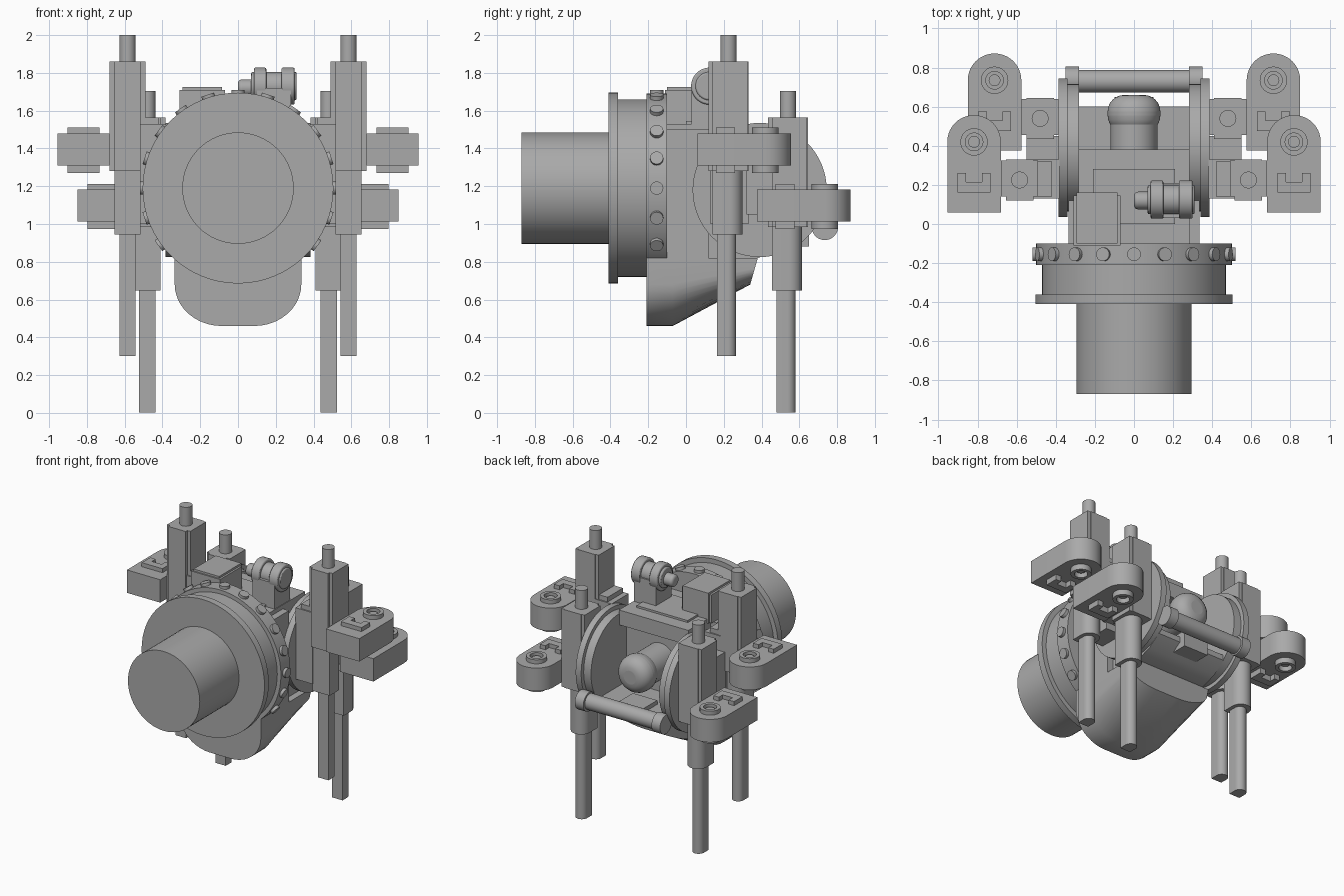
import bpy, bmesh
from math import cos, sin, pi, radians
from mathutils import Vector, Matrix

cube = bpy.data.objects.get("Cube")
if cube:
    bpy.data.objects.remove(cube)

grey = bpy.data.materials.new("machine grey")
grey.use_nodes = True
colour = (0.4, 0.4, 0.4, 1)
grey.diffuse_color = colour
grey.node_tree.nodes["Principled BSDF"].inputs["Base Color"].default_value = colour


def finish(name, bm):
    bmesh.ops.recalc_face_normals(bm, faces=bm.faces)
    mesh = bpy.data.meshes.new(name)
    bm.to_mesh(mesh)
    bm.free()
    mesh.materials.append(grey)
    ob = bpy.data.objects.new(name, mesh)
    bpy.context.collection.objects.link(ob)
    bpy.ops.object.select_all(action='DESELECT')
    ob.select_set(True)
    bpy.context.view_layer.objects.active = ob
    bpy.ops.object.shade_smooth_by_angle(angle=radians(30))
    return ob


def loft(name, rings):
    """Skin a list of closed rings and cap both ends."""
    bm = bmesh.new()
    loops = [[bm.verts.new(p) for p in ring] for ring in rings]
    n = len(loops[0])
    for a, b in zip(loops, loops[1:]):
        for i in range(n):
            j = (i + 1) % n
            bm.faces.new((a[i], a[j], b[j], b[i]))
    bm.faces.new(loops[0])
    bm.faces.new(loops[-1])
    return finish(name, bm)


def prism(name, pts, axis, a, b):
    place = {'x': lambda p, d: (d, p[0], p[1]),
             'y': lambda p, d: (p[0], d, p[1]),
             'z': lambda p, d: (p[0], p[1], d)}[axis]
    return loft(name, [[place(p, d) for p in pts] for d in (a, b)])


def box(name, x, y, z):
    x, y = sorted(x), sorted(y)
    pts = [(x[0], y[0]), (x[1], y[0]), (x[1], y[1]), (x[0], y[1])]
    return prism(name, pts, 'z', *z)


def circle(u, v, r, n=48):
    return [(u + r * cos(2 * pi * i / n), v + r * sin(2 * pi * i / n)) for i in range(n)]


def disc(name, axis, u, v, r, a, b, n=48):
    return prism(name, circle(u, v, r, n), axis, a, b)


def d_shape(x, half, y0, y1, n=20):
    """Flat at the front, half round at the back."""
    arc = [(x + half * cos(pi * i / n), y1 - half + half * sin(pi * i / n)) for i in range(n + 1)]
    return [(x - half, y0), (x + half, y0)] + arc


def bevel(ob, width, segments=6):
    m = ob.modifiers.new("round", 'BEVEL')
    m.width, m.segments, m.limit_method, m.angle_limit = width, segments, 'ANGLE', radians(50)


# Barrel and flanges
AXIS = 1.19
for name, r, a, b in (("barrel", 0.295, -0.87, -0.40), ("front_flange", 0.505, -0.41, -0.36),
                      ("flange_neck", 0.47, -0.36, -0.21), ("rear_flange", 0.5, -0.21, -0.10)):
    disc(name, 'y', 0, AXIS, r, a, b, 64)

# Bolts around the rear flange
for i in range(-2, 13):
    t = radians(18 * i)
    out = Vector((cos(t), 0, sin(t)))
    bm = bmesh.new()
    bmesh.ops.create_cone(bm, cap_ends=True, segments=20, radius1=0.035, radius2=0.035, depth=0.06)
    turn = Vector((0, 0, 1)).rotation_difference(out).to_matrix().to_4x4()
    bm.transform(Matrix.Translation(Vector((0, -0.155, AXIS)) + out * 0.49) @ turn)
    finish("flange_bolt", bm)

# Rounded chin that rises towards the back
corner = [(0.085 + 0.25 * cos(pi / 2 * i / 10), 0.68 - 0.22 * sin(pi / 2 * i / 10)) for i in range(11)]
half = [(0.335, 0.82)] + corner
section = half + [(-x, z) for x, z in reversed(half)]
rings = [[(x, y, z) for x, z in section] for y in (-0.21, -0.07)]
rings.append([(x, 0.38 - (0.82 - z) / 9, 0.82 - (0.82 - z) * 0.39) for x, z in section])
loft("chin", rings)

# Body with an open pocket at the back
box("body_front", (-0.335, 0.335), (-0.11, 0.12), (0.81, 1.5))
pocket = [(-0.11, 0.82), (0.38, 0.82), (0.5, 0.86), (0.6, 0.93), (0.6, 0.97), (0.3, 0.97),
          (0.3, 1.42), (0.38, 1.42), (0.38, 1.53), (-0.11, 1.53)]
prism("body_pocket", pocket, 'x', -0.285, 0.285)
box("top_plate", (-0.21, 0.21), (0.0, 0.28), (1.52, 1.545))
box("pocket_block", (-0.1, 0.1), (0.48, 0.65), (0.88, 1.0))

# Ball end on its neck
disc("ball_neck", 'y', 0, 1.21, 0.12, 0.28, 0.52)
bevel(disc("ball_end", 'y', 0, 1.21, 0.135, 0.47, 0.66), 0.085)

# Top box and small motor
box("top_box", (-0.31, -0.07), (-0.11, 0.145), (1.5, 1.71))
box("top_box_lid", (-0.295, -0.085), (-0.1, 0.16), (1.5, 1.725))
box("motor_base", (0.1, 0.28), (0.03, 0.21), (1.5, 1.72))
for name, r, a, b in (("motor_core", 0.075, 0.07, 0.31), ("motor_ring", 0.098, 0.085, 0.15),
                      ("motor_ring", 0.098, 0.23, 0.3)):
    bevel(disc(name, 'x', 0.125, 1.73, r, a, b), 0.008, 2)
bevel(disc("motor_shaft", 'x', 0.12, 1.72, 0.045, 0.0, 0.1), 0.02, 4)

# Cross bar
disc("cross_bar", 'x', 0.73, 0.985, 0.058, -0.3, 0.3)


def leg(s, dx, dy, dz):
    """One actuator: tower, knob, sleeve, rod and arm."""
    x = s * (0.585 - dx)
    y, z = 0.225 + dy, dz
    box("tower", (x - 0.095, x + 0.095), (y - 0.085, y + 0.1), (1.28 + z, 1.86 + z))
    box("tower_rib", (x - 0.07, x + 0.07), (y - 0.105, y + 0.105), (1.28 + z, 1.86 + z))
    disc("knob", 'z', x, y, 0.043, 1.85 + z, 2.0 + z, 32)
    prism("sleeve", d_shape(x, 0.07, y - 0.085, y + 0.075), 'z', 0.945 + z, 1.29 + z)
    prism("rod", d_shape(x, 0.043, y - 0.06, y + 0.04), 'z', 0.3 + z, 0.96 + z)
    # Arm with round end, bosses and brackets on both faces
    ax, ay = x + s * 0.233, y + 0.195
    prism("arm", d_shape(ax, 0.137, y - 0.165, y + 0.332), 'z', 1.31 + z, 1.48 + z)
    for low, high, pin in ((1.27, 1.32, 1.305), (1.47, 1.51, 1.485)):
        n = 32
        outer, inner = circle(ax, ay, 0.07, n), circle(ax, ay, 0.045, n)
        bm = bmesh.new()
        rows = [[bm.verts.new((*p, h + z)) for p in c]
                for c, h in ((outer, low), (outer, high), (inner, high), (inner, low))]
        for k in range(4):
            a, b = rows[k], rows[(k + 1) % 4]
            for i in range(n):
                bm.faces.new((a[i], a[(i + 1) % n], b[(i + 1) % n], b[i]))
        finish("boss_ring", bm)
        disc("boss_pin", 'z', ax, ay, 0.03, pin - 0.01 + z, pin + 0.01 + z, 24)
        y0, y1, y2 = y - 0.065, y - 0.01, y + 0.035
        u = [(-0.085, y0), (0.085, y0), (0.085, y2), (0.04, y2), (0.04, y1),
             (-0.04, y1), (-0.04, y2), (-0.085, y2)]
        prism("arm_bracket", [(ax + p, q) for p, q in u], 'z', low + z, high + z)


for s in (-1, 1):
    # Side discs, bar ends and links to the towers
    disc("side_disc", 'x', 0.39, 1.18, 0.355, s * 0.34, s * 0.385, 64)
    disc("side_disc_step", 'x', 0.39, 1.18, 0.325, s * 0.28, s * 0.345, 64)
    disc("bar_end", 'x', 0.735, 0.985, 0.07, s * 0.28, s * 0.35)
    box("tower_link", (s * 0.38, s * 0.52), (0.13, 0.33), (1.0, 1.53))
    box("tower_link_cap", (s * 0.42, s * 0.52), (0.14, 0.32), (1.5, 1.565))
    box("tower_bridge", (s * 0.38, s * 0.55), (0.32, 0.45), (1.05, 1.42))
    leg(s, 0, 0, 0)
    leg(s, 0.105, 0.315, -0.297)
